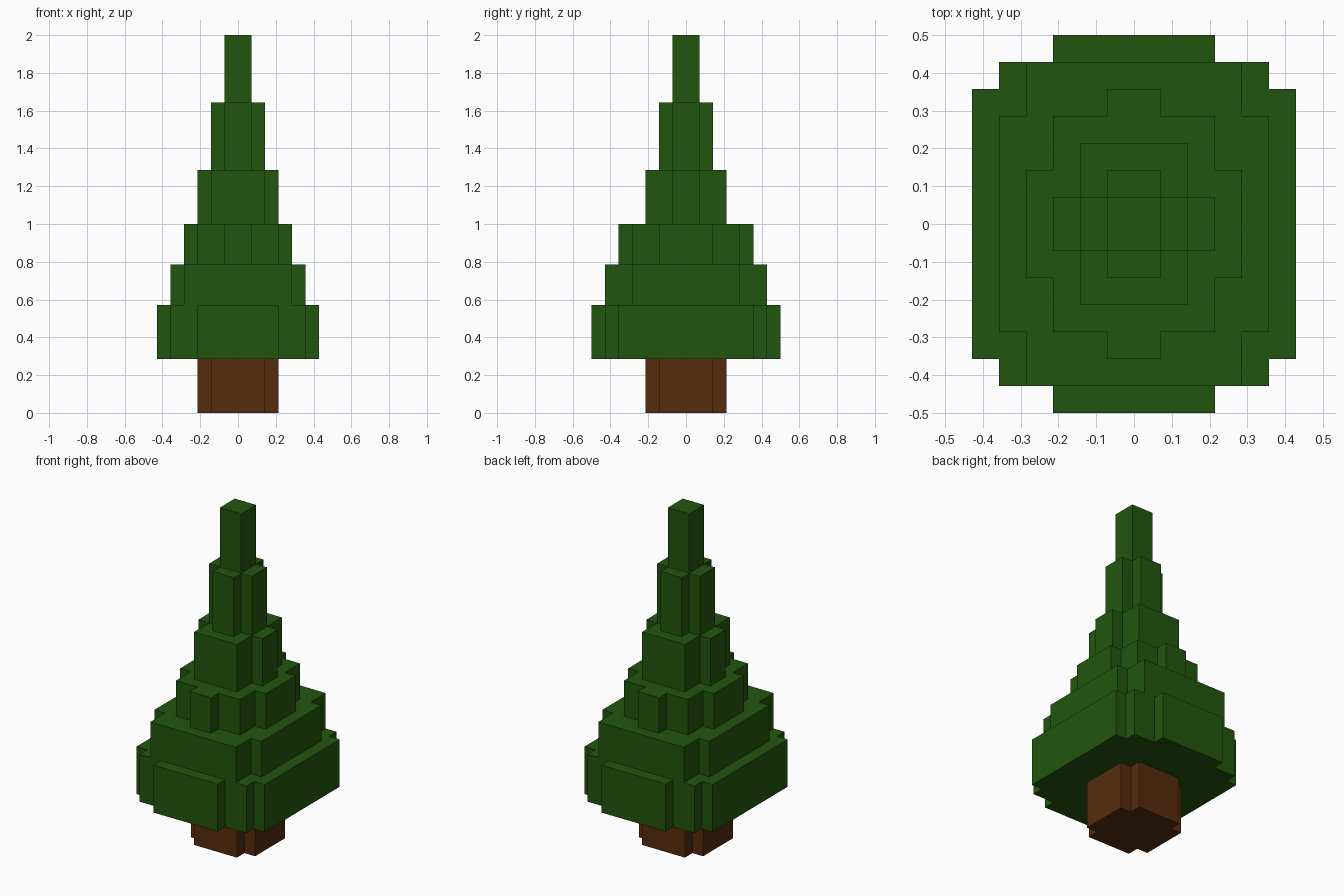
import bpy
import bmesh

if "Cube" in bpy.data.objects:
    bpy.data.objects.remove(bpy.data.objects["Cube"])

U = 1 / 14  # size of one block


def material(name, rgb):
    m = bpy.data.materials.new(name)
    m.diffuse_color = (*rgb, 1)
    m.use_nodes = True
    m.node_tree.nodes["Principled BSDF"].inputs["Base Color"].default_value = m.diffuse_color
    return m


GREEN = material("pine green", (0.0160, 0.0915, 0.0042))
BROWN = material("bark brown", (0.0930, 0.0255, 0.0048))


def outline(steps):
    """Stepped outline, mirrored on x and y; steps are (half x, half y) blocks."""
    q = []
    for i, (x, y) in enumerate(steps):
        q.append((x, y))
        if i + 1 < len(steps):
            q.append((x, steps[i + 1][1]))
    pts = (q + [(x, -y) for x, y in reversed(q)]
           + [(-x, -y) for x, y in q] + [(-x, y) for x, y in reversed(q)])
    return pts[::-1]  # counter-clockwise


def tier(name, steps, z0, z1, mat, bottom=True, top=True):
    """Upright prism on a stepped outline; caps hidden by neighbours are left out."""
    bm = bmesh.new()
    pts = outline(steps)
    lo = [bm.verts.new((x * U, y * U, z0 * U)) for x, y in pts]
    hi = [bm.verts.new((x * U, y * U, z1 * U)) for x, y in pts]
    n = len(pts)
    for i in range(n):
        j = (i + 1) % n
        bm.faces.new((lo[i], lo[j], hi[j], hi[i]))
    if bottom:
        bm.faces.new(lo[::-1])
    if top:
        bm.faces.new(hi)
    me = bpy.data.meshes.new(name)
    bm.to_mesh(me)
    bm.free()
    me.materials.append(mat)
    bpy.context.collection.objects.link(bpy.data.objects.new(name, me))


# Trunk
tier("trunk", [(2, 3), (3, 2)], 0, 4, BROWN, top=False)

# Foliage tiers, bottom to top
tiers = [
    (4, 8, [(3, 7), (5, 6), (6, 5)]),
    (8, 11, [(4, 6), (5, 4)]),
    (11, 14, [(1, 5), (3, 4), (4, 2)]),
    (14, 18, [(2, 3), (3, 1)]),
    (18, 23, [(1, 2), (2, 1)]),
    (23, 28, [(1, 1)]),
]
for k, (z0, z1, steps) in enumerate(tiers):
    tier(f"foliage_tier_{k + 1}", steps, z0, z1, GREEN, bottom=(k == 0))
